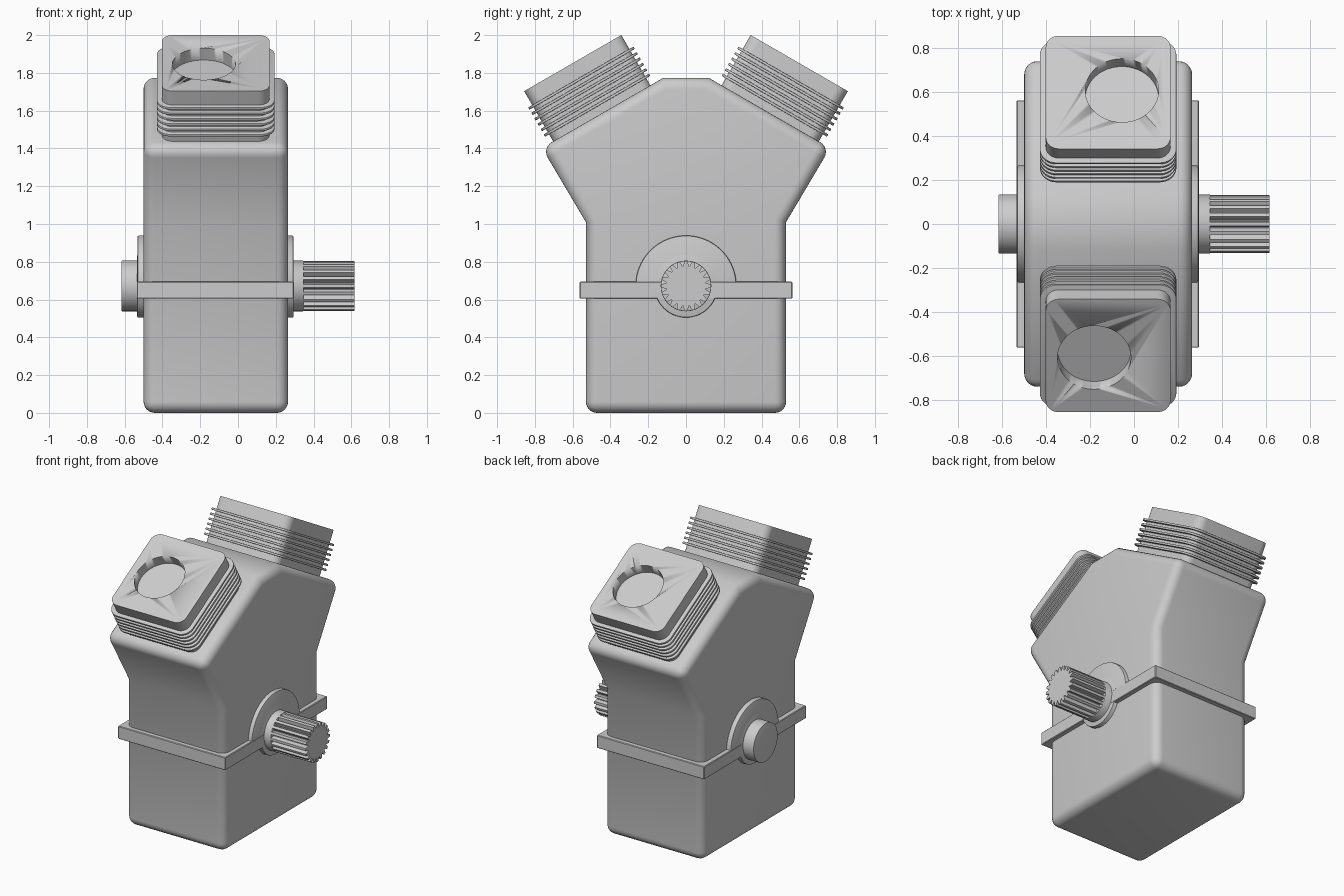
import bpy, bmesh
from math import cos, sin, pi, radians
from mathutils import Matrix

if "Cube" in bpy.data.objects:
    bpy.data.objects.remove(bpy.data.objects["Cube"])

# local (u, v, w) -> world (y, z, x), for profiles extruded along x
SIDE = Matrix(((0, 0, 1, 0), (1, 0, 0, 0), (0, 1, 0, 0), (0, 0, 0, 1)))
SHAFT_Z = 0.672


def prism(name, pts, w0, w1, mat, bevel=0.0, segs=2):
    """Extrude a closed 2D profile from w0 to w1, then place it with mat."""
    bm = bmesh.new()
    face = bm.faces.new([bm.verts.new((u, v, w0)) for u, v in pts])
    ext = bmesh.ops.extrude_face_region(bm, geom=[face])["geom"]
    for g in ext:
        if isinstance(g, bmesh.types.BMVert):
            g.co.z = w1
    bmesh.ops.transform(bm, matrix=mat, verts=bm.verts)
    bmesh.ops.recalc_face_normals(bm, faces=bm.faces)
    me = bpy.data.meshes.new(name)
    bm.to_mesh(me)
    bm.free()
    ob = bpy.data.objects.new(name, me)
    bpy.context.collection.objects.link(ob)
    bpy.ops.object.select_all(action='DESELECT')
    bpy.context.view_layer.objects.active = ob
    ob.select_set(True)
    if bevel:
        mod = ob.modifiers.new("bevel", 'BEVEL')
        mod.width, mod.segments = bevel, segs
        mod.limit_method, mod.angle_limit = 'ANGLE', radians(40)
        bpy.ops.object.modifier_apply(modifier=mod.name)
    bpy.ops.object.shade_smooth_by_angle(angle=radians(31))
    return ob


def arc(r, a0, a1, n, cx=0.0, cy=0.0):
    return [(cx + r * cos(a0 + (a1 - a0) * i / n), cy + r * sin(a0 + (a1 - a0) * i / n))
            for i in range(n + 1)]


def circle(r, cx=0.0, cy=0.0, n=64):
    return arc(r, 0, 2 * pi, n, cx, cy)[:-1]


def rounded_rect(hx, hy, r):
    pts = []
    for k, (sx, sy) in enumerate([(1, 1), (-1, 1), (-1, -1), (1, -1)]):
        pts += arc(r, k * pi / 2, (k + 1) * pi / 2, 8, sx * (hx - r), sy * (hy - r))
    return pts


# crankcase body
half = [(0.53, 0), (0.53, 1.01), (0.763, 1.403), (0.12, 1.774)]
prism("crankcase", half + [(-y, z) for y, z in reversed(half)], -0.5, 0.265, SIDE, 0.06, 6)

# split-line flange
prism("flange", [(-0.535, -0.563), (0.296, -0.563), (0.296, 0.563), (-0.535, 0.563)],
      0.605, 0.695, Matrix(), 0.004, 1)

# bearing housings around the shaft
prism("upper_bearing_cap", arc(0.267, 0, pi, 48, 0, SHAFT_Z), -0.533, 0.294, SIDE, 0.008)
prism("lower_bearing_cap", circle(0.167, 0, SHAFT_Z), -0.534, 0.295, SIDE, 0.006)

# shaft and splined output
prism("shaft", circle(0.134, 0, SHAFT_Z), -0.617, 0.347, SIDE, 0.004)
teeth, spline = 20, []
for i in range(teeth):
    for f, r in ((-0.2, 0.133), (0.2, 0.133), (0.45, 0.105), (0.55, 0.105)):
        a = 2 * pi * (i + f) / teeth
        spline.append((r * cos(a), SHAFT_Z + r * sin(a)))
prism("output_spline", spline, 0.34, 0.617, SIDE)

# two cylinder banks, the rear one turned half way round
for side, turn in (("front", 0), ("rear", pi)):
    mat = (Matrix.Translation((-0.118, 0, 0)) @ Matrix.Rotation(turn, 4, 'Z')
           @ Matrix.Translation((0, -0.4475, 1.5885)) @ Matrix.Rotation(pi / 6, 4, 'X'))
    head = prism(side + "_cylinder", rounded_rect(0.284, 0.297, 0.06), -0.04, 0.304, mat)
    # blind bore in the top face
    cutter = prism("bore_cutter", circle(0.167, -0.063, -0.01), 0.232, 0.4, mat)
    cutter.hide_render = True
    mod = head.modifiers.new("bore", 'BOOLEAN')
    mod.operation, mod.solver, mod.object = 'DIFFERENCE', 'EXACT', cutter
    bpy.context.view_layer.objects.active = head
    bpy.ops.object.modifier_apply(modifier=mod.name)
    bpy.data.objects.remove(cutter)
    # cooling fins
    for i in range(6):
        w = 0.047 + i * 0.033
        prism(f"{side}_fin_{i + 1}", rounded_rect(0.311, 0.322, 0.075),
              w - 0.007, w + 0.007, mat, 0.003, 2)
